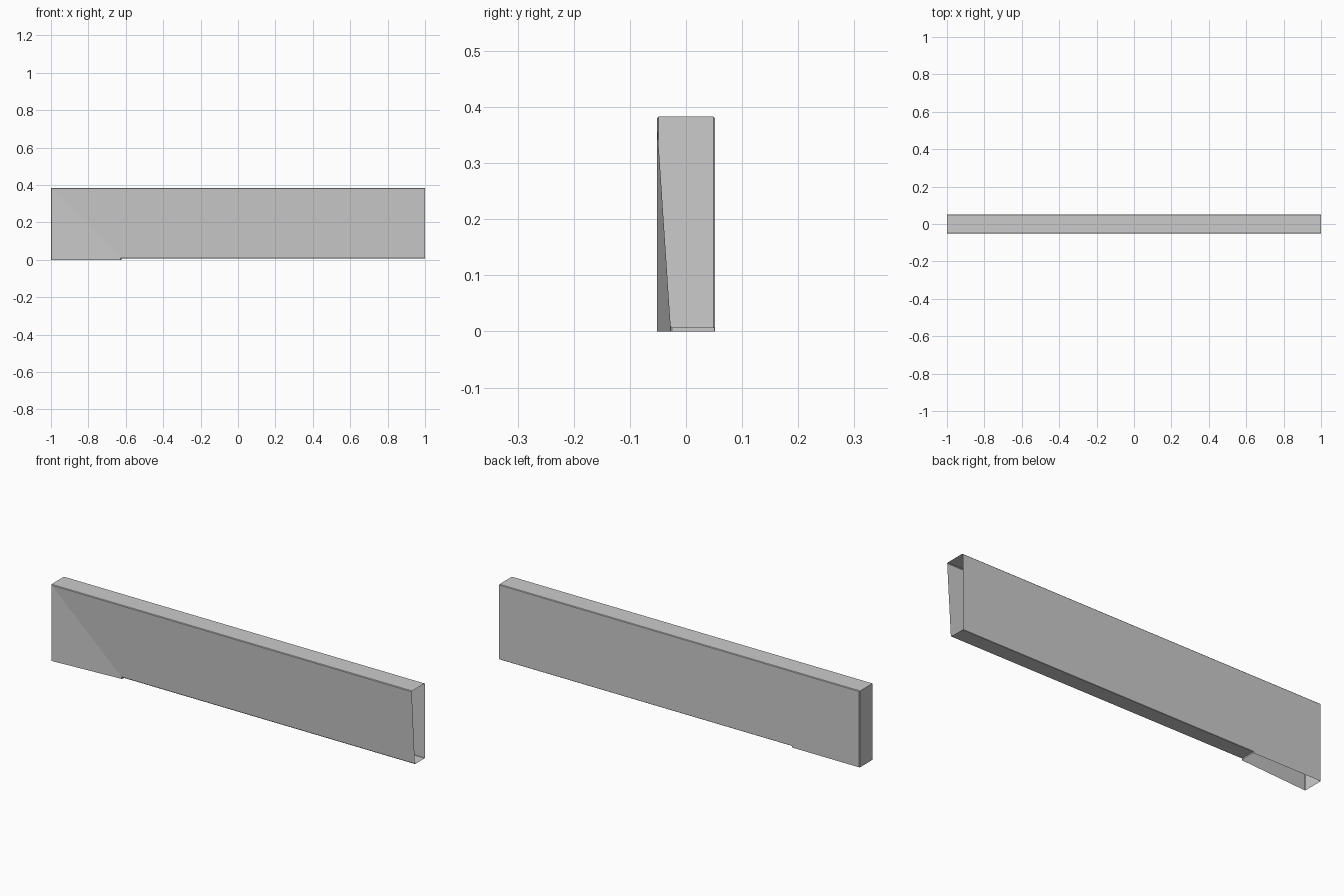
import bpy, bmesh

if "Cube" in bpy.data.objects:
    bpy.data.objects.remove(bpy.data.objects["Cube"])

H = 0.383   # overall height
D = 0.376   # depth of the moulding section
C = 0.003   # small chamfer on the outer edges

# closed section: (depth from the outer face, y)
section = [(C, -0.052), (D - C, -0.0275), (D, -0.025),
           (D, 0.052 - C/2), (D - C/2, 0.052), (C, 0.052),
           (0, 0.052 - C), (0, -0.052 + C)]

# sweep the section along the top run, round a 45 degree mitre, down the short leg
bm = bmesh.new()
stations = [
    [bm.verts.new((1, y, H - d)) for d, y in section],
    [bm.verts.new((-1 + d, y, H - d)) for d, y in section],
    [bm.verts.new((-1 + d, y, 0)) for d, y in section],
]
n = len(section)
for a, b in zip(stations, stations[1:]):
    for i in range(n):
        j = (i + 1) % n
        bm.faces.new((a[i], a[j], b[j], b[i]))
bmesh.ops.recalc_face_normals(bm, faces=bm.faces[:])
# ends stay open; make sure the top faces outward
if max(bm.faces, key=lambda f: f.calc_center_median().z).normal.z < 0:
    bmesh.ops.reverse_faces(bm, faces=bm.faces[:])

mesh = bpy.data.meshes.new("mitred_trim")
bm.to_mesh(mesh)
bm.free()
bpy.context.collection.objects.link(bpy.data.objects.new("mitred_trim", mesh))
